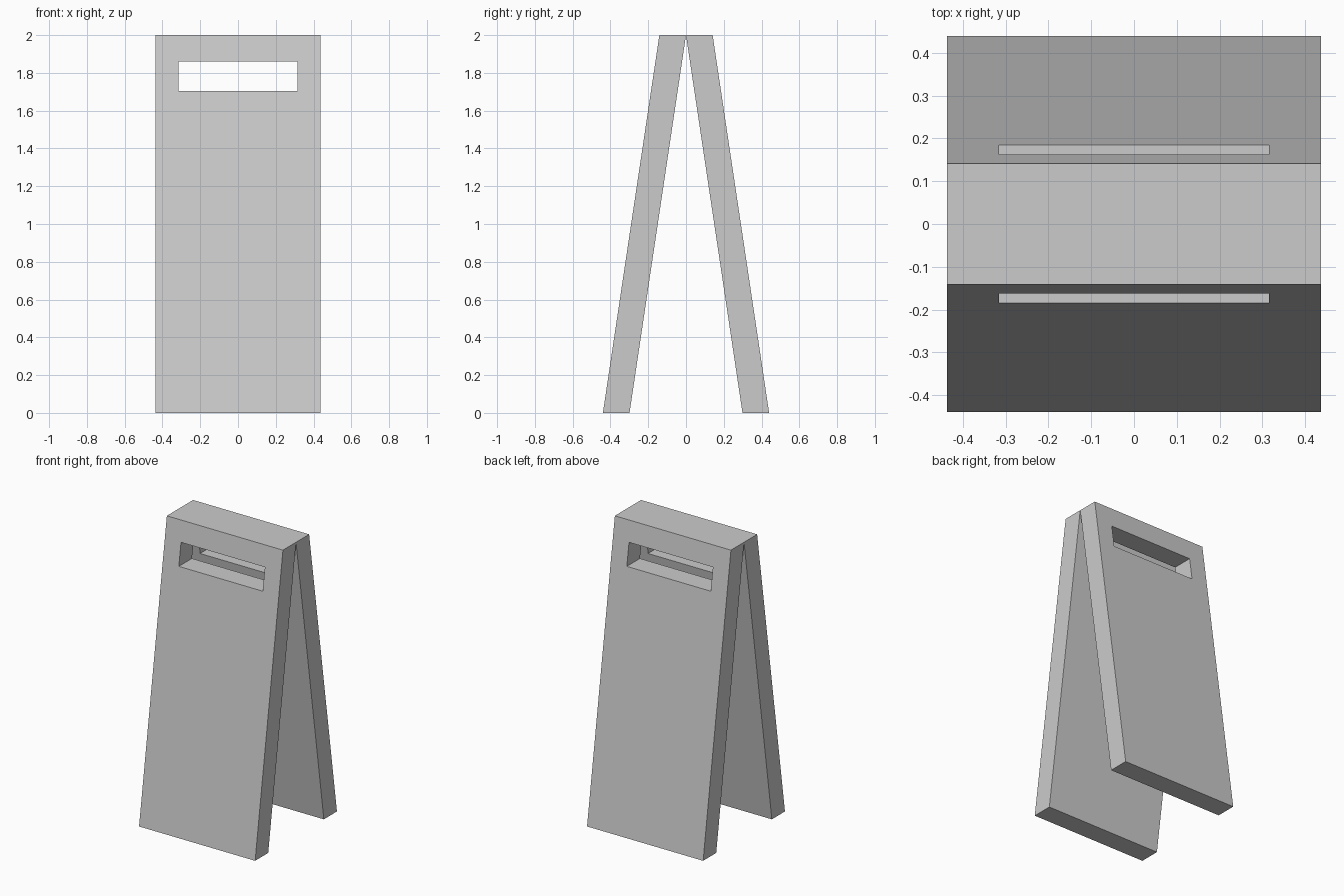
import bpy
import bmesh

HEIGHT, HALF_WIDTH = 2.0, 0.437
THICKNESS, SPREAD = 0.141, 0.299      # panel depth along y, lean from top to foot
SLOT_HALF, SLOT_LOW, SLOT_HIGH = 0.316, 1.705, 1.86

cube = bpy.data.objects.get("Cube")
if cube:
    bpy.data.objects.remove(cube, do_unlink=True)

grey = bpy.data.materials.new("plain grey")
grey.use_nodes = True
colour = (0.6, 0.6, 0.6, 1)
grey.diffuse_color = colour
grey.node_tree.nodes["Principled BSDF"].inputs["Base Color"].default_value = colour


def rectangle(bm, half, low, high):
    corners = [(-half, low), (half, low), (half, high), (-half, high)]
    return [bm.verts.new((x, 0, z)) for x, z in corners]


def leaning_panel(name, side):
    """Slotted board leaning outward towards side (-1 front, 1 back)."""
    bm = bmesh.new()
    outer = rectangle(bm, HALF_WIDTH, 0, HEIGHT)
    slot = rectangle(bm, SLOT_HALF, SLOT_LOW, SLOT_HIGH)

    # Face ring around the handle slot
    for i in range(4):
        j = (i + 1) % 4
        bm.faces.new((outer[i], outer[j], slot[j], slot[i]))

    # Thickness, then lean with level top, foot and slot
    result = bmesh.ops.extrude_face_region(bm, geom=bm.faces[:])
    for v in result["geom"]:
        if isinstance(v, bmesh.types.BMVert):
            v.co.y = side * THICKNESS
    for v in bm.verts:
        v.co.y += side * SPREAD * (1 - v.co.z / HEIGHT)
    bmesh.ops.recalc_face_normals(bm, faces=bm.faces[:])

    mesh = bpy.data.meshes.new(name)
    bm.to_mesh(mesh)
    bm.free()
    mesh.materials.append(grey)
    panel = bpy.data.objects.new(name, mesh)
    bpy.context.collection.objects.link(panel)


leaning_panel("front_panel", -1)
leaning_panel("back_panel", 1)
